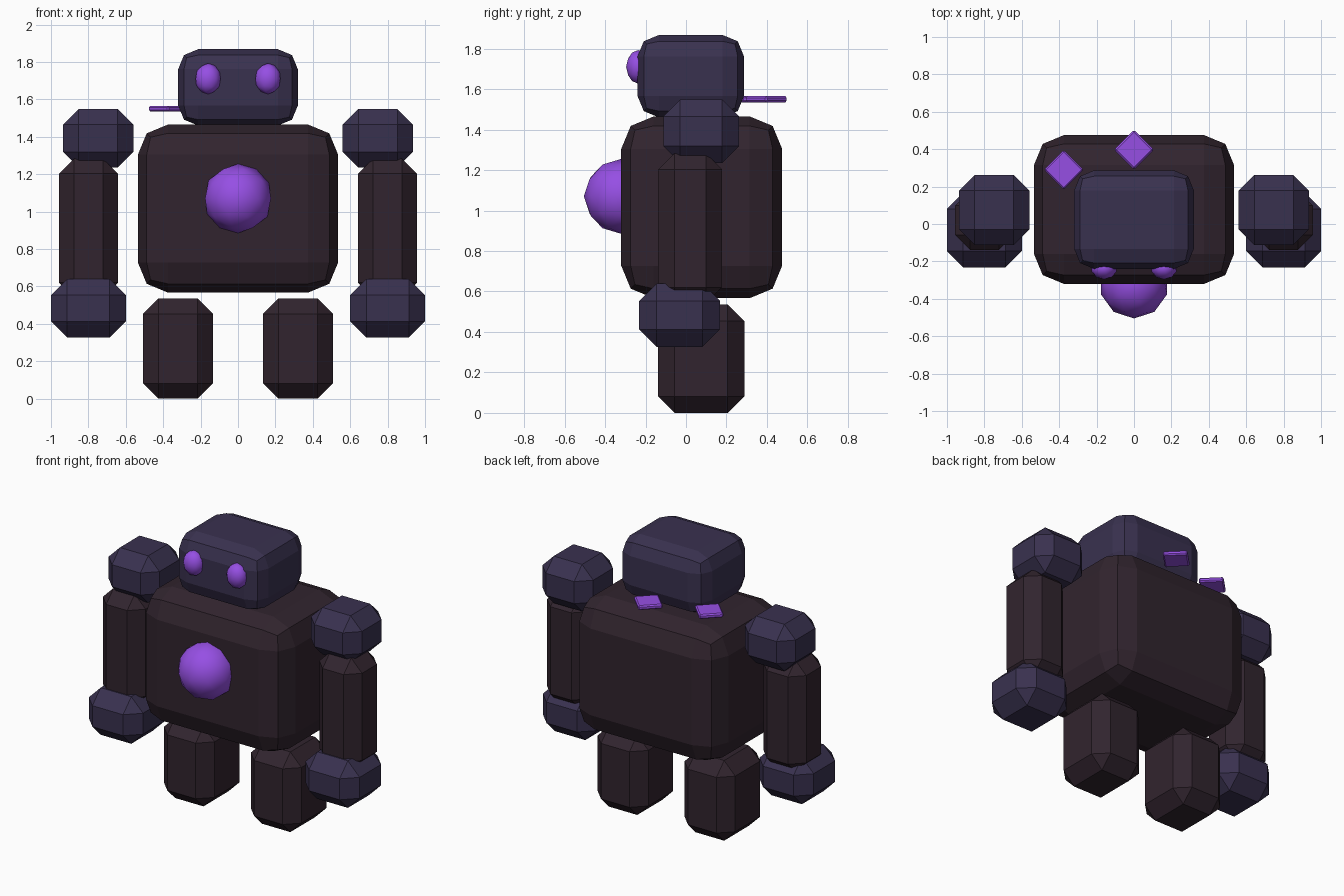
import bpy, bmesh, math
from mathutils import Matrix

if "Cube" in bpy.data.objects:
    bpy.data.objects.remove(bpy.data.objects["Cube"])


def material(name, rgb):
    """Flat material from sRGB 0-255 values."""
    m = bpy.data.materials.new(name)
    m.diffuse_color = [(c / 255 / 12.92 if c < 10 else ((c / 255 + 0.055) / 1.055) ** 2.4) for c in rgb] + [1]
    m.use_nodes = True
    m.node_tree.nodes["Principled BSDF"].inputs["Base Color"].default_value = m.diffuse_color
    return m


DARK = material("dark brown", (49, 36, 46))
SLATE = material("slate violet", (57, 49, 79))
GLOW = material("glowing purple", (150, 79, 228))


def finish(bm, name, mat, smooth=False):
    bmesh.ops.recalc_face_normals(bm, faces=bm.faces)
    me = bpy.data.meshes.new(name)
    for f in bm.faces:
        f.smooth = smooth
    bm.to_mesh(me)
    bm.free()
    me.materials.append(mat)
    ob = bpy.data.objects.new(name, me)
    bpy.context.collection.objects.link(ob)
    return ob


def block(name, mat, x, y, z, bevel, segments=1, turn=0):
    """Chamfered box filling the given (min, max) ranges."""
    bm = bmesh.new()
    bmesh.ops.create_cube(bm, size=1)
    bmesh.ops.scale(bm, verts=bm.verts, vec=[b - a for a, b in (x, y, z)])
    bmesh.ops.bevel(bm, geom=bm.edges[:], offset=bevel, offset_type='OFFSET',
                    segments=segments, profile=0.5, affect='EDGES')
    bmesh.ops.rotate(bm, verts=bm.verts, matrix=Matrix.Rotation(turn, 3, 'Z'))
    bmesh.ops.translate(bm, verts=bm.verts, vec=[(a + b) / 2 for a, b in (x, y, z)])
    return finish(bm, name, mat)


def ball(name, centre, radii):
    bm = bmesh.new()
    bmesh.ops.create_icosphere(bm, subdivisions=2, radius=1)
    bmesh.ops.scale(bm, verts=bm.verts, vec=radii)
    bmesh.ops.translate(bm, verts=bm.verts, vec=centre)
    return finish(bm, name, GLOW, smooth=True)


# Torso and head
block("torso", DARK, (-0.535, 0.535), (-0.32, 0.475), (0.567, 1.465), 0.16, 2)
block("head", SLATE, (-0.32, 0.32), (-0.24, 0.287), (1.46, 1.868), 0.107, 2)

# Chest orb
ball("chest_orb", (0, -0.32, 1.07), (0.185, 0.185, 0.185))

# Paired parts
for side, s in (("left", 1), ("right", -1)):
    def span(a, b):
        return tuple(sorted((a * s, b * s)))
    block(side + "_shoulder", SLATE, span(0.56, 0.935), (-0.112, 0.262), (1.235, 1.548), 0.083)
    block(side + "_arm", DARK, span(0.642, 0.957), (-0.138, 0.178), (0.54, 1.283), 0.08)
    block(side + "_hand", SLATE, span(0.6, 1.0), (-0.232, 0.168), (0.326, 0.64), 0.087)
    block(side + "_leg", DARK, span(0.134, 0.508), (-0.138, 0.288), (0.0, 0.535), 0.082)
    ball(side + "_eye", (0.16 * s, -0.236, 1.71), (0.07, 0.06, 0.083))

# Floating diamond plates behind the head
for name, x, y in (("middle_shard", 0.0, 0.397), ("side_shard", -0.375, 0.29)):
    block(name, GLOW, (x - 0.075, x + 0.075), (y - 0.075, y + 0.075),
          (1.535, 1.565), 0.008, 1, math.radians(45))
